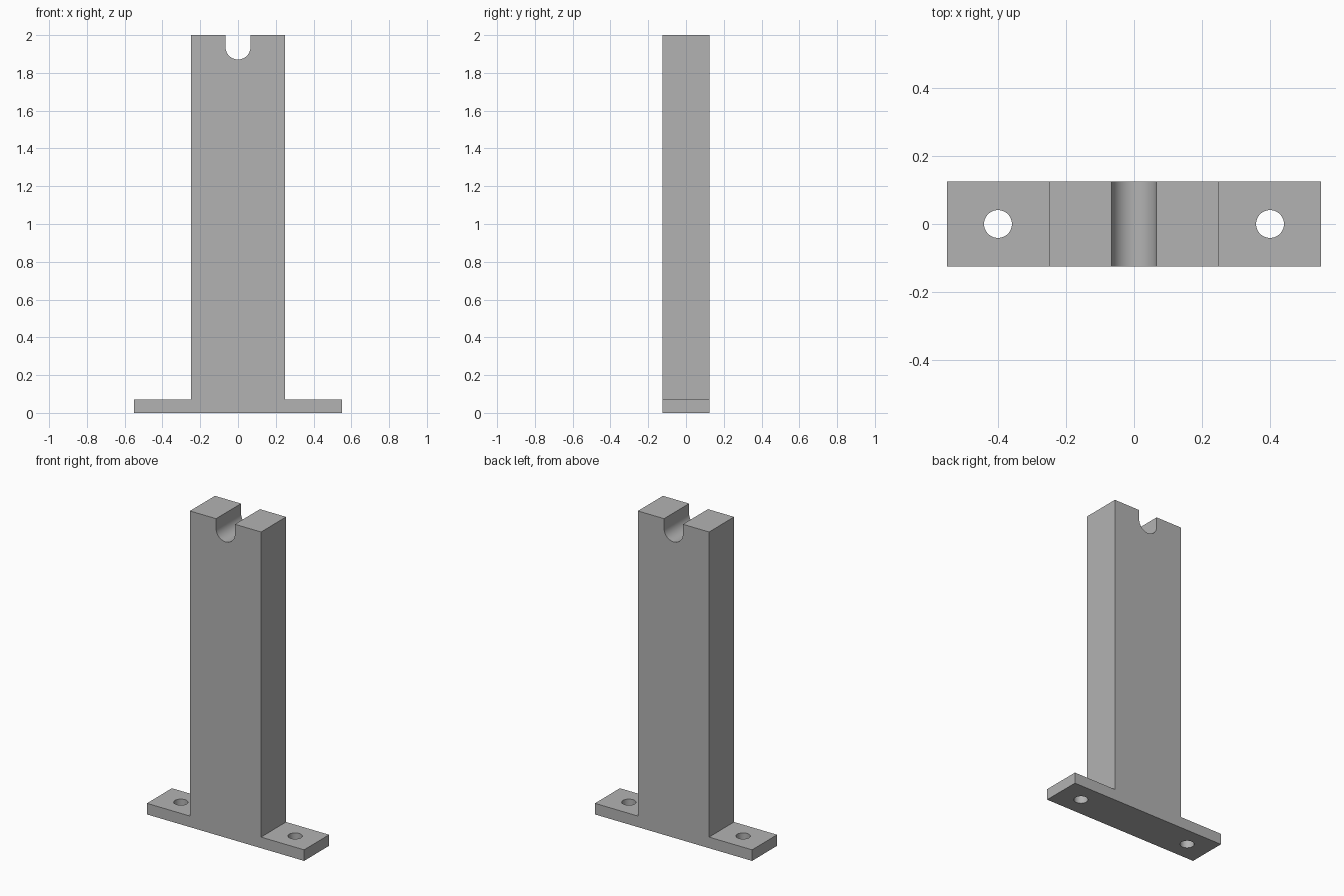
import bpy, bmesh, math

if "Cube" in bpy.data.objects:
    bpy.data.objects.remove(bpy.data.objects["Cube"])

DEPTH = 0.25
BASE_X, BASE_Z = 0.55, 0.07
COL_X, TOP_Z = 0.249, 2.0
SLOT_R, SLOT_Z = 0.066, 1.937
HOLE_X, HOLE_R = 0.40, 0.041

grey = bpy.data.materials.new("plain_grey")
grey.diffuse_color = (0.45, 0.45, 0.45, 1)
grey.use_nodes = True
grey.node_tree.nodes["Principled BSDF"].inputs["Base Color"].default_value = grey.diffuse_color

# Right half of the outline, from the foot up and down into the rounded slot
half = [(BASE_X, 0), (BASE_X, BASE_Z), (COL_X, BASE_Z), (COL_X, TOP_Z), (SLOT_R, TOP_Z)]
half += [(SLOT_R * math.cos(a), SLOT_Z - SLOT_R * math.sin(a))
         for a in (math.pi / 2 * i / 16 for i in range(17))]
outline = half + [(-x, z) for x, z in reversed(half[:-1])]

# Bracket: outline extruded through the depth
bm = bmesh.new()
face = bm.faces.new([bm.verts.new((x, -DEPTH / 2, z)) for x, z in outline])
ext = bmesh.ops.extrude_face_region(bm, geom=[face])
bmesh.ops.translate(bm, vec=(0, DEPTH, 0),
                    verts=[v for v in ext["geom"] if isinstance(v, bmesh.types.BMVert)])
bmesh.ops.recalc_face_normals(bm, faces=bm.faces)
mesh = bpy.data.meshes.new("bracket")
bm.to_mesh(mesh)
bm.free()
bracket = bpy.data.objects.new("bracket", mesh)
bpy.context.collection.objects.link(bracket)
mesh.materials.append(grey)

# Screw holes through both feet
cutters = []
for side, x in (("left", -HOLE_X), ("right", HOLE_X)):
    bpy.ops.mesh.primitive_cylinder_add(vertices=48, radius=HOLE_R, depth=0.2,
                                        location=(x, 0, BASE_Z / 2))
    cutter = bpy.context.object
    cutter.name = side + "_hole_cutter"
    cutter.hide_render = True
    cutter.data.materials.append(grey)
    cutters.append(cutter)
    cut = bracket.modifiers.new(side + "_hole", 'BOOLEAN')
    cut.operation = 'DIFFERENCE'
    cut.solver = 'EXACT'
    cut.object = cutter

# Apply the cuts, then smooth the round walls only
bpy.ops.object.select_all(action='DESELECT')
bracket.select_set(True)
bpy.context.view_layer.objects.active = bracket
for cut in list(bracket.modifiers):
    bpy.ops.object.modifier_apply(modifier=cut.name)
for cutter in cutters:
    bpy.data.objects.remove(cutter)
bpy.ops.object.shade_smooth_by_angle(angle=math.radians(30))
